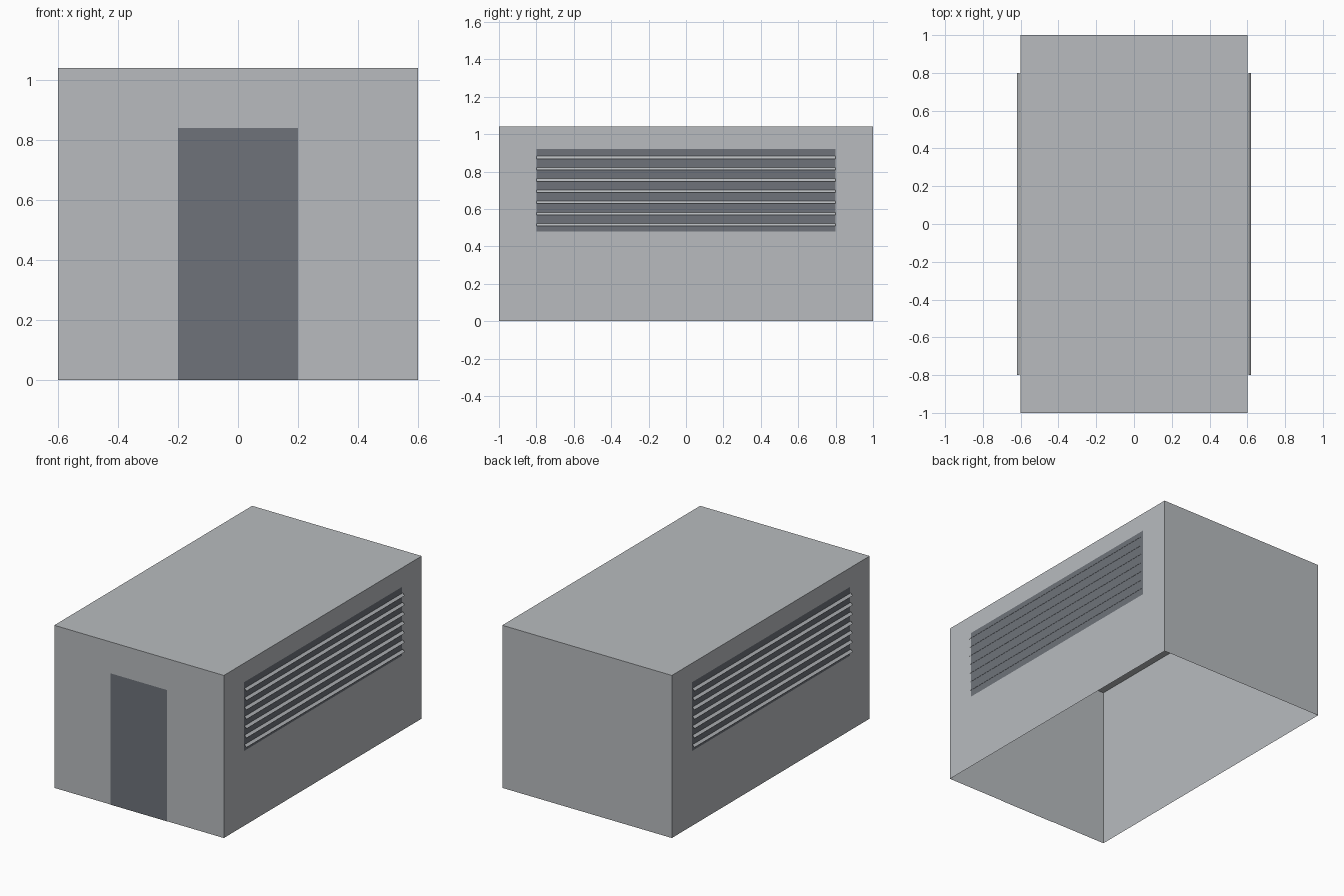
import bpy, bmesh
from math import radians, cos, sin

old = bpy.data.objects.get("Cube")
if old:
    bpy.data.objects.remove(old)


def material(name, rgb):
    m = bpy.data.materials.new(name)
    m.use_nodes = True
    col = (*rgb, 1)
    m.diffuse_color = col
    m.node_tree.nodes["Principled BSDF"].inputs["Base Color"].default_value = col
    return m


wall_grey = material("wall grey", (0.48, 0.50, 0.52))
dark_grey = material("dark grey", (0.156, 0.171, 0.195))


def add_object(name, bm, mat):
    me = bpy.data.meshes.new(name)
    bm.to_mesh(me)
    bm.free()
    me.materials.append(mat)
    ob = bpy.data.objects.new(name, me)
    bpy.context.collection.objects.link(ob)
    return ob


def quad(bm, corners):
    bm.faces.new([bm.verts.new(c) for c in corners])


W, L, H = 0.6, 1.0, 1.04
GAP = 0.002

# Thin shell, open underneath
bm = bmesh.new()
bmesh.ops.create_cube(bm, size=1)
for v in bm.verts:
    v.co = (v.co.x * 2 * W, v.co.y * 2 * L, (v.co.z + 0.5) * H)
floor = [f for f in bm.faces if f.normal.z < -0.5]
bmesh.ops.delete(bm, geom=floor, context="FACES_ONLY")
add_object("building_shell", bm, wall_grey)

# Doorway plate on the front wall
bm = bmesh.new()
y = -L - GAP
quad(bm, [(-0.2, y, 0), (0.2, y, 0), (0.2, y, 0.84), (-0.2, y, 0.84)])
add_object("door", bm, dark_grey)

# Louvred vents: a dark backing plate and seven slanted slats on each side
VENT_Y, SLATS, PITCH = 0.8, 7, 0.06
SLAT, TILT = 0.02, radians(45)
for side, s in (("left", 1), ("right", -1)):
    bm = bmesh.new()
    x = s * (W + GAP)
    quad(bm, [(x, -s * VENT_Y, 0.48), (x, s * VENT_Y, 0.48),
              (x, s * VENT_Y, 0.92), (x, -s * VENT_Y, 0.92)])
    add_object(f"vent_backing_{side}", bm, dark_grey)

    bm = bmesh.new()
    dx, dz = SLAT / 2 * cos(TILT), SLAT / 2 * sin(TILT)
    for i in range(SLATS):
        xc, z = s * (W + 0.013), 0.515 + i * PITCH
        xo, xi = xc + s * dx, xc - s * dx
        quad(bm, [(xo, -s * VENT_Y, z - dz), (xo, s * VENT_Y, z - dz),
                  (xi, s * VENT_Y, z + dz), (xi, -s * VENT_Y, z + dz)])
    add_object(f"vent_slats_{side}", bm, wall_grey)
